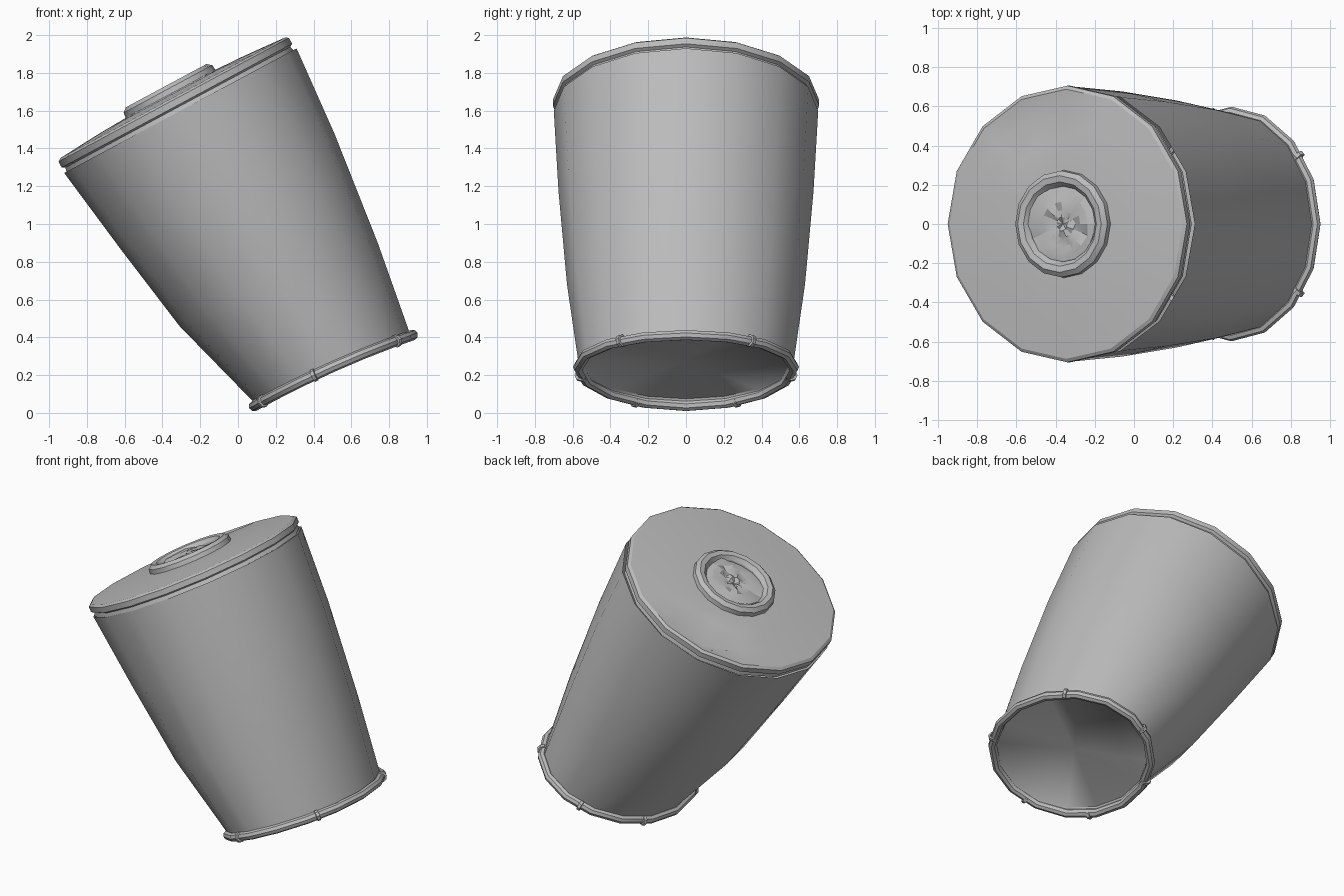
import bpy, bmesh, math, random
from mathutils import Vector

if "Cube" in bpy.data.objects:
    bpy.data.objects.remove(bpy.data.objects["Cube"])

random.seed(4)
N = 16
grey = bpy.data.materials.new("plain grey")
grey.diffuse_color = (0.5, 0.5, 0.5, 1)
grey.use_nodes = True
grey.node_tree.nodes["Principled BSDF"].inputs["Base Color"].default_value = grey.diffuse_color


class Frame:
    """Tilted ellipse given by its left and right ends in the x-z plane and its y radius."""
    def __init__(self, left, right, ry):
        a, b = Vector((left[0], 0, left[1])), Vector((right[0], 0, right[1]))
        self.c, self.u, self.v = (a + b) / 2, (b - a) / 2, Vector((0, ry, 0))
        self.n = Vector((-self.u.z, 0, self.u.x)).normalized()

    def out(self, t):
        return self.u * math.cos(t) + self.v * math.sin(t)

    def at(self, t, r, h):
        return self.c + self.out(t) * r + self.n * h

    def ring(self, r, h, n=N):
        return [self.at(2 * math.pi * i / n, r, h) for i in range(n)]


def loft(name, rings, centre=None, closed=False, angle=40):
    """Skin a list of rings; optionally fan the last one to a centre point."""
    bm = bmesh.new()
    vs = [[bm.verts.new(p) for p in r] for r in rings]
    n = len(vs[0])
    pairs = list(zip(vs, vs[1:])) + ([(vs[-1], vs[0])] if closed else [])
    for a, b in pairs:
        for i in range(n):
            j = (i + 1) % n
            bm.faces.new((a[i], a[j], b[j], b[i]))
    if centre is not None:
        c = bm.verts.new(centre)
        for i in range(n):
            bm.faces.new((vs[-1][i], vs[-1][(i + 1) % n], c))
    bmesh.ops.recalc_face_normals(bm, faces=bm.faces)
    me = bpy.data.meshes.new(name)
    bm.to_mesh(me)
    bm.free()
    me.materials.append(grey)
    ob = bpy.data.objects.new(name, me)
    bpy.context.collection.objects.link(ob)
    bpy.ops.object.select_all(action='DESELECT')
    ob.select_set(True)
    bpy.context.view_layer.objects.active = ob
    bpy.ops.object.shade_smooth_by_angle(angle=math.radians(angle))
    return ob


def flip_to(ob, direction):
    """Make an open sheet face the given direction."""
    total = sum((p.normal * p.area for p in ob.data.polygons), Vector())
    if total.dot(direction) < 0:
        ob.data.flip_normals()


# tapered, leaning body
slices = [Frame((0.09, 0.05), (0.91, 0.42), 0.565),
          Frame((-0.31, 0.46), (0.74, 0.90), 0.63),
          Frame((-0.62, 0.865), (0.51, 1.48), 0.675),
          Frame((-0.92, 1.27), (0.31, 1.93), 0.70)]
body = loft("body", [f.ring(1, 0) for f in slices])
if body.data.polygons[0].normal.dot(body.data.polygons[0].center - Vector((0.3, 0, 0.5))) < 0:
    body.data.flip_normals()

# slightly domed lid with a lipped edge and one dent
top = Frame((-0.95, 1.33), (0.27, 1.985), 0.705)
lid_rings = [top.ring(r, h) for r, h in
             [(0.985, -0.07), (0.975, -0.045), (1.0, -0.035), (1.0, 0.0),
              (0.975, 0.012), (0.82, 0.02), (0.6, 0.03), (0.38, 0.036)]]
lid_rings[5][5] -= top.n * 0.06
lid = loft("lid", lid_rings, top.at(0, 0, 0.036), angle=30)
flip_to(lid, top.n)

# raised collar in the middle of the lid
loft("lid_collar", [top.ring(r, h) for r, h in
     [(0.39, 0.03), (0.385, 0.065), (0.35, 0.085), (0.305, 0.08),
      (0.275, 0.055), (0.27, 0.03)]], closed=True, angle=30)

# rough filling inside the collar
rough = []
for r in (0.28, 0.22, 0.16, 0.10, 0.05):
    rough.append([p + top.n * random.uniform(-0.012, 0.018) for p in top.ring(r, 0.052)])
filling = loft("rough_filling", rough, top.at(0, 0, 0.045), angle=20)
flip_to(filling, top.n)

# rolled rim round the foot, slightly bowed
foot = Frame((0.085, 0.036), (0.925, 0.412), 0.57)


def rim_section(t, rho, shift=0.0, k=8):
    o = foot.out(t).normalized()
    side = foot.n.cross(o)
    c = foot.at(t, 1, 0.02 * math.sin(t) ** 2)
    return [c + side * shift + o * rho * math.cos(a) + foot.n * rho * math.sin(a)
            for a in (2 * math.pi * i / k for i in range(k))]


sections = [rim_section(2 * math.pi * i / N, 0.028) for i in range(N)]
loft("bottom_rim", sections, closed=True)

# small clips wrapped round the rim
for deg in (37, 103, 152):
    for s in (-1, 1):
        t = math.radians(deg * s)
        loft("rim_clip", [rim_section(t, rho, d) for rho, d in
             ((0.022, -0.012), (0.034, -0.01), (0.034, 0.01), (0.022, 0.012))],
             closed=True, angle=30)

# recessed base inside the rim
base = loft("base", [foot.ring(0.97, 0.01), foot.ring(0.94, 0.03)],
            foot.at(0, 0, 0.06), angle=50)
flip_to(base, -foot.n)
